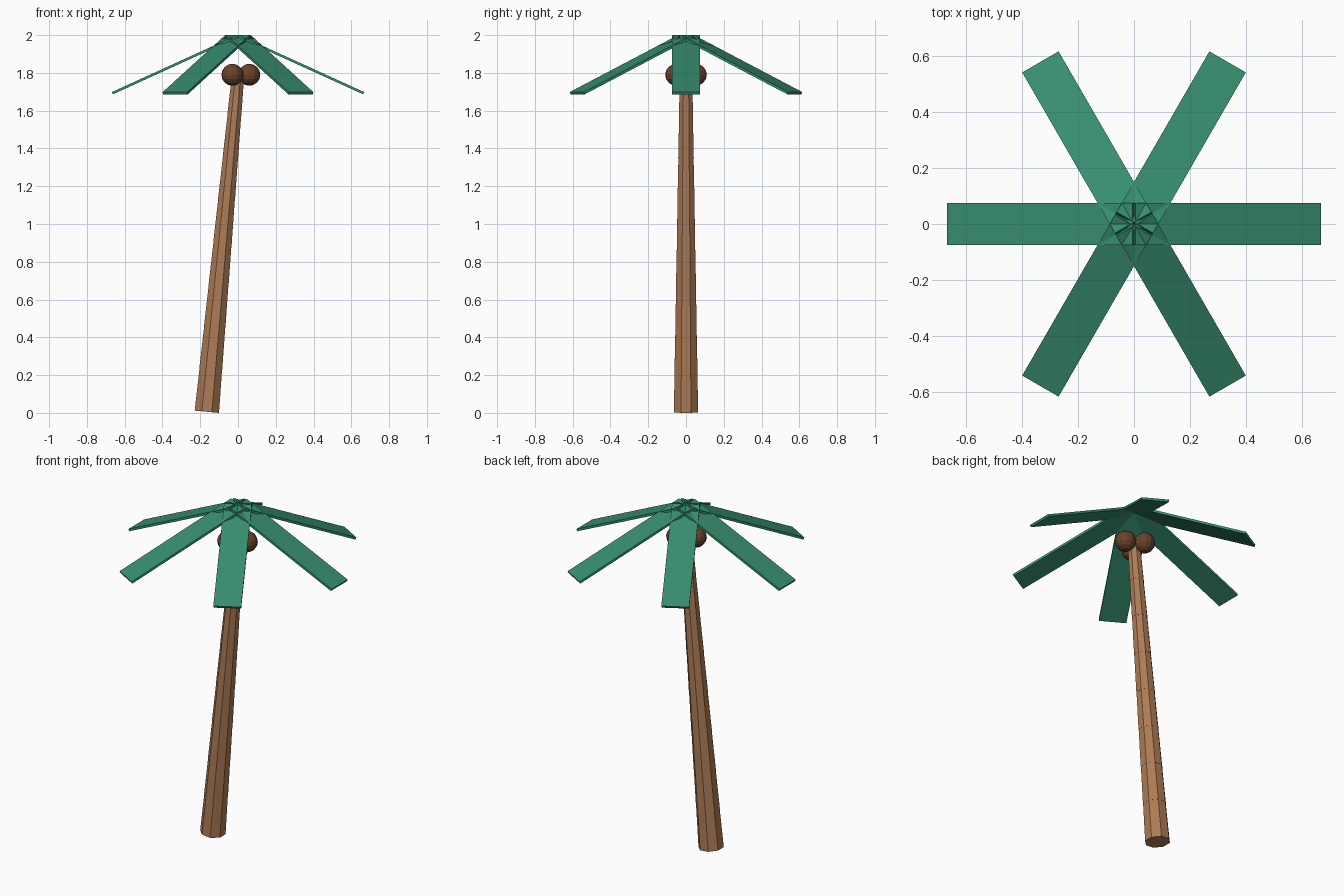
import bpy, bmesh, math
from mathutils import Vector, Matrix

if "Cube" in bpy.data.objects:
    bpy.data.objects.remove(bpy.data.objects["Cube"])


def material(name, rgb):
    m = bpy.data.materials.new(name)
    m.diffuse_color = (*rgb, 1)
    m.use_nodes = True
    m.node_tree.nodes["Principled BSDF"].inputs["Base Color"].default_value = m.diffuse_color
    return m


def finish(name, bm, mat):
    bmesh.ops.recalc_face_normals(bm, faces=bm.faces[:])
    me = bpy.data.meshes.new(name)
    bm.to_mesh(me)
    bm.free()
    me.materials.append(mat)
    ob = bpy.data.objects.new(name, me)
    bpy.context.collection.objects.link(ob)
    return ob


bark = material("bark", (0.42, 0.20, 0.09))
green = material("leaf_green", (0.037, 0.27, 0.16))
shell = material("coconut_brown", (0.14, 0.055, 0.025))

# Leaning trunk: tapered octagonal stack, each segment flaring slightly over the one below
SIDES, SEGMENTS = 8, 8
LEAN = math.radians(5.3)
LENGTH, R_BASE, R_TOP = 1.80, 0.070, 0.036
bm = bmesh.new()
rings = []
for i in range(SEGMENTS):
    for t, flare in ((i, 0.0), (i + 1, -0.001)):
        f = t / SEGMENTS
        r = R_BASE + (R_TOP - R_BASE) * f + flare
        rings.append([bm.verts.new((r * math.cos(a), r * math.sin(a), LENGTH * f))
                      for a in ((k + 0.5) * math.tau / SIDES for k in range(SIDES))])
for lo, hi in zip(rings, rings[1:]):
    for k in range(SIDES):
        n = (k + 1) % SIDES
        bm.faces.new((lo[k], lo[n], hi[n], hi[k]))
bm.faces.new(rings[0])
bm.faces.new(rings[-1])
trunk = finish("trunk", bm, bark)
trunk.matrix_world = Matrix.Translation((-0.165, 0, 0.006)) @ Matrix.Rotation(LEAN, 4, 'Y')

# Six flat leaves drooping from the crown
DROOP = math.radians(24.5)
LEAF_L, LEAF_W, LEAF_T = 0.727, 0.15, 0.013
for i in range(6):
    bm = bmesh.new()
    bmesh.ops.create_cube(bm, size=1)
    bmesh.ops.scale(bm, vec=(LEAF_L, LEAF_W, LEAF_T), verts=bm.verts)
    bmesh.ops.translate(bm, vec=(LEAF_L / 2, 0, -LEAF_T / 2), verts=bm.verts)
    leaf = finish(f"leaf_{i + 1}", bm, green)
    leaf.matrix_world = (Matrix.Rotation(i * math.tau / 6, 4, 'Z')
                         @ Matrix.Translation((0.006, 0, 2.0))
                         @ Matrix.Rotation(DROOP, 4, 'Y'))

# Three coconuts clustered round the trunk top
for i in range(3):
    a = i * math.tau / 3
    bm = bmesh.new()
    bmesh.ops.create_uvsphere(bm, u_segments=12, v_segments=8, radius=0.058)
    nut = finish(f"coconut_{i + 1}", bm, shell)
    nut.location = Vector((0.06 * math.cos(a), 0.06 * math.sin(a), 1.79))
